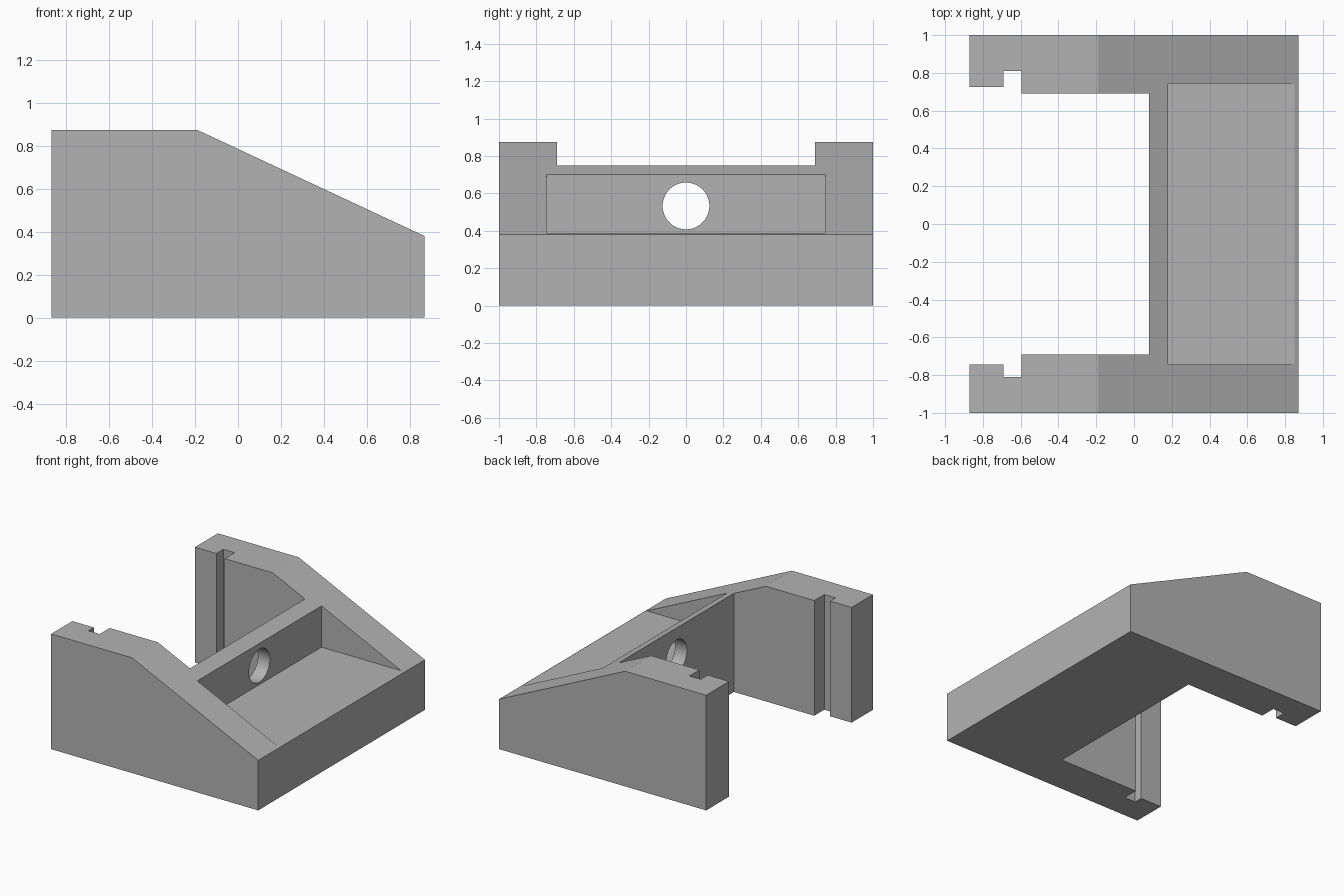
import bpy
import bmesh
import math
from mathutils import Matrix

cube = bpy.data.objects.get("Cube")
if cube:
    bpy.data.objects.remove(cube, do_unlink=True)

grey = bpy.data.materials.new("plain grey")
grey.use_nodes = True
colour = (0.45, 0.45, 0.45, 1)
grey.diffuse_color = colour
grey.node_tree.nodes["Principled BSDF"].inputs["Base Color"].default_value = colour


def add_object(name, bm):
    bmesh.ops.recalc_face_normals(bm, faces=bm.faces)
    mesh = bpy.data.meshes.new(name)
    bm.to_mesh(mesh)
    bm.free()
    mesh.materials.append(grey)
    obj = bpy.data.objects.new(name, mesh)
    bpy.context.collection.objects.link(obj)
    return obj


def prism(name, points, offset):
    """Extrude a closed outline along an offset."""
    bm = bmesh.new()
    face = bm.faces.new([bm.verts.new(p) for p in points])
    extruded = bmesh.ops.extrude_face_region(bm, geom=[face])["geom"]
    verts = [v for v in extruded if isinstance(v, bmesh.types.BMVert)]
    bmesh.ops.translate(bm, verts=verts, vec=offset)
    return add_object(name, bm)


def cut(target, cutter):
    cutter.hide_render = True
    mod = target.modifiers.new("cut", 'BOOLEAN')
    mod.operation = 'DIFFERENCE'
    mod.solver = 'EXACT'
    mod.object = cutter
    bpy.context.view_layer.objects.active = target
    bpy.ops.object.modifier_apply(modifier=mod.name)
    bpy.data.objects.remove(cutter, do_unlink=True)


# Wedge-shaped body with a flat rear top and a sloping front
side = [(-0.87, 0), (0.87, 0), (0.87, 0.38), (-0.19, 0.875), (-0.87, 0.875)]
body = prism("bracket_body", [(x, -1, z) for x, z in side], (0, 2, 0))

# Opening between the arms, with a slot and a stepped lip at each arm end
plan = [(0.08, -0.69), (0.08, 0.69), (-0.595, 0.69), (-0.595, 0.81),
        (-0.69, 0.81), (-0.69, 0.725), (-1, 0.725), (-1, -0.745),
        (-0.69, -0.745), (-0.69, -0.81), (-0.595, -0.81), (-0.595, -0.69)]
cut(body, prism("opening_cutter", [(x, y, -0.2) for x, y in plan], (0, 0, 1.4)))

# Flat-floored pocket in the slope
pocket = [(0.18, 0.389), (1, 0.389), (1, 1), (0.18, 1)]
cut(body, prism("pocket_cutter", [(x, -0.745, z) for x, z in pocket], (0, 1.49, 0)))

# Round hole through the cross wall
bm = bmesh.new()
bmesh.ops.create_cone(
    bm, cap_ends=True, segments=64, radius1=0.125, radius2=0.125, depth=0.3,
    matrix=Matrix.Translation((0.13, 0, 0.533)) @ Matrix.Rotation(math.pi / 2, 4, 'Y'))
cut(body, add_object("hole_cutter", bm))

# Smooth the hole while keeping every other edge crisp
bpy.ops.object.select_all(action='DESELECT')
body.select_set(True)
bpy.context.view_layer.objects.active = body
bpy.ops.object.shade_smooth_by_angle(angle=math.radians(20))
